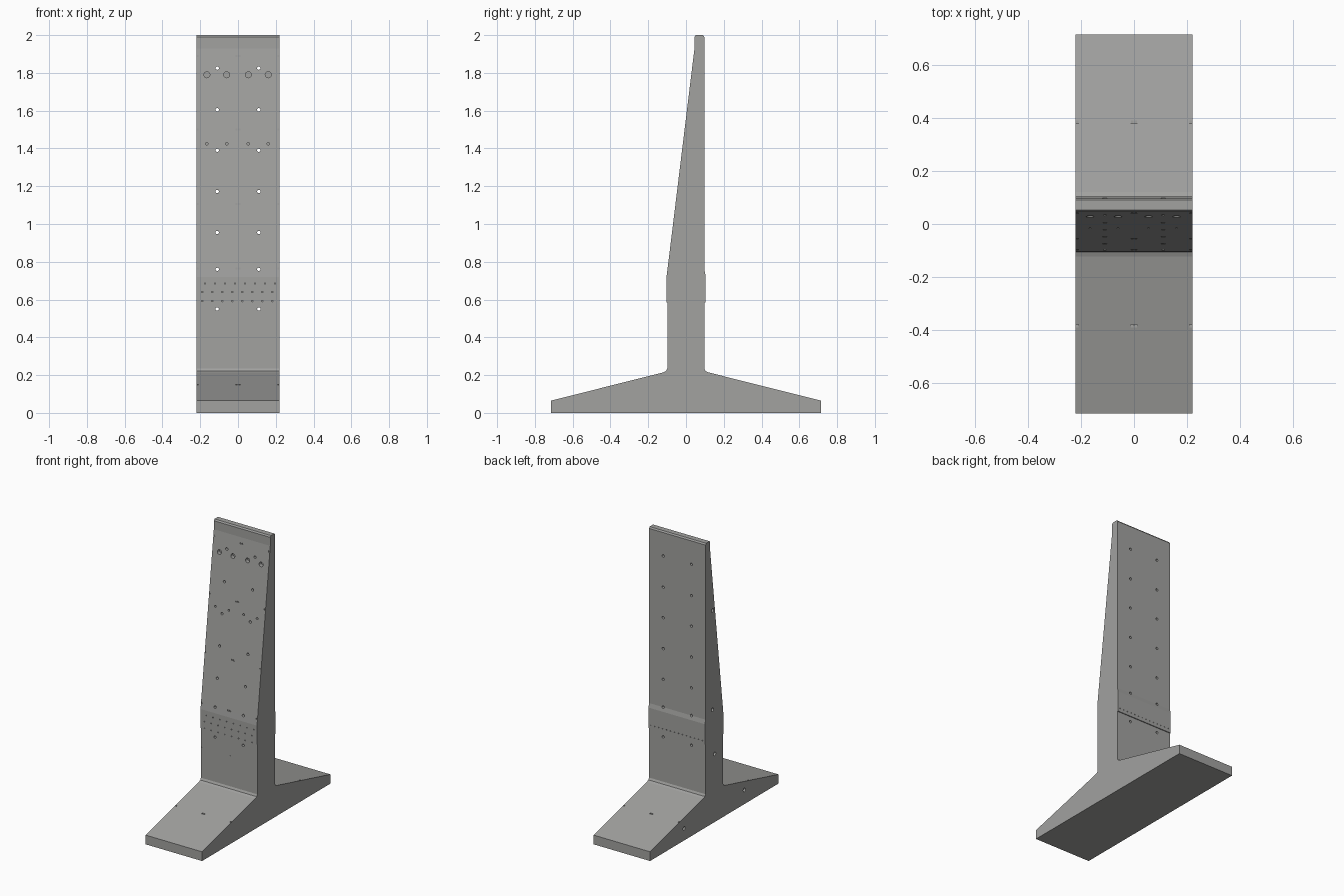
import bpy, bmesh, math
from mathutils import Matrix, Vector

cube = bpy.data.objects.get("Cube")
if cube:
    bpy.data.objects.remove(cube, do_unlink=True)

concrete = bpy.data.materials.new("concrete grey")
concrete.use_nodes = True
GREY = (0.36, 0.36, 0.35, 1)
concrete.diffuse_color = GREY
concrete.node_tree.nodes["Principled BSDF"].inputs["Base Color"].default_value = GREY

HALF = 0.22  # half width of the wall

# Side outline (y, z): sloped footing, stem with a raised band, tapered top
PROFILE = [
    (-0.714, 0), (0.714, 0), (0.714, 0.065), (0.12, 0.214), (0.104, 0.221), (0.097, 0.235),
    (0.097, 0.585), (0.103, 0.585), (0.103, 0.73), (0.097, 0.76), (0.097, 1.99), (0.09, 2.0),
    (0.052, 2.0), (0.045, 1.99), (0.045, 1.93), (-0.098, 0.76), (-0.103, 0.72), (-0.103, 0.585),
    (-0.099, 0.585), (-0.099, 0.235), (-0.106, 0.221), (-0.122, 0.214), (-0.714, 0.065),
]


def finish(bm, name):
    bmesh.ops.recalc_face_normals(bm, faces=bm.faces)
    mesh = bpy.data.meshes.new(name)
    bm.to_mesh(mesh)
    bm.free()
    mesh.materials.append(concrete)
    obj = bpy.data.objects.new(name, mesh)
    bpy.context.collection.objects.link(obj)
    return obj


def front_y(z):
    """Front surface of the stem at height z."""
    if z < 0.76:
        return -0.102
    return -0.098 + 0.143 * min(1, (z - 0.76) / 1.17)


def panel(name, x0, x1):
    bm = bmesh.new()
    face = bm.faces.new([bm.verts.new((x0, y, z)) for y, z in PROFILE])
    new = bmesh.ops.extrude_face_region(bm, geom=[face])["geom"]
    verts = [v for v in new if isinstance(v, bmesh.types.BMVert)]
    bmesh.ops.translate(bm, verts=verts, vec=(x1 - x0, 0, 0))
    return finish(bm, name)


# Cutters for the drilled holes and small recesses
cut = bmesh.new()


def drill(x, y, z, radius, depth, axis="Y", sides=12):
    turn = Matrix.Rotation(math.pi / 2, 4, "X" if axis == "Y" else "Y")
    bmesh.ops.create_cone(cut, cap_ends=True, segments=sides, radius1=radius, radius2=radius,
                          depth=depth, matrix=Matrix.Translation((x, y, z)) @ turn)


def recess(x, y, z, size):
    bmesh.ops.create_cube(cut, size=size, matrix=Matrix.Translation((x, y, z)))


# Tie holes right through the stem
for z in (0.55, 0.76, 0.955, 1.172, 1.39, 1.605, 1.825):
    for x in (-0.11, 0.11):
        drill(x, 0, z, 0.009, 0.6)

# Blind sockets near the top, with a smaller row below
for x in (-0.165, -0.06, 0.055, 0.16):
    drill(x, front_y(1.79), 1.79, 0.016, 0.05, sides=16)
    drill(x, front_y(1.425), 1.425, 0.007, 0.04)

# Rows of small bolt holes in the raised band, front and back
for row, z in enumerate((0.592, 0.64, 0.685)):
    for i in range(8):
        x = -0.19 + 0.053 * i + (0.015 if row == 2 else 0)
        drill(x, -0.103, z, 0.004, 0.016, sides=6)
for i in range(14):
    drill(-0.2 + 0.031 * i, 0.103, 0.61, 0.0035, 0.016, sides=6)

# Coupling recesses at the panel edges
for x in (-0.214, -0.007, 0.007, 0.214):
    for z in (0.455, 0.765, 1.105, 1.5, 1.89):
        if z > 0.5 or x in (-0.214, 0.007):
            recess(x, front_y(z), z, 0.0105)
    for y in (-0.385, 0.385):
        recess(x, y, 0.148, 0.0105)

# Coupling holes in the right side
for y, z in ((0.02, 1.5), (0.02, 0.8), (-0.005, 0.48), (-0.335, 0.1), (0.335, 0.085)):
    drill(-HALF, y, z, 0.013, 0.04, axis="X")

cutter = finish(cut, "hole_cutters")
cutter.hide_render = True
cutter.hide_viewport = True

# Two matching panels that meet at the middle
for name, x0, x1 in (("right_wall_panel", -HALF, 0), ("left_wall_panel", 0, HALF)):
    obj = panel(name, x0, x1)
    mod = obj.modifiers.new("holes", "BOOLEAN")
    mod.operation = "DIFFERENCE"
    mod.solver = "EXACT"
    mod.use_self = True
    mod.object = cutter
    bpy.context.view_layer.update()
    mesh = bpy.data.meshes.new_from_object(
        obj.evaluated_get(bpy.context.evaluated_depsgraph_get()))
    obj.modifiers.clear()
    obj.data = mesh

bpy.data.objects.remove(cutter, do_unlink=True)
